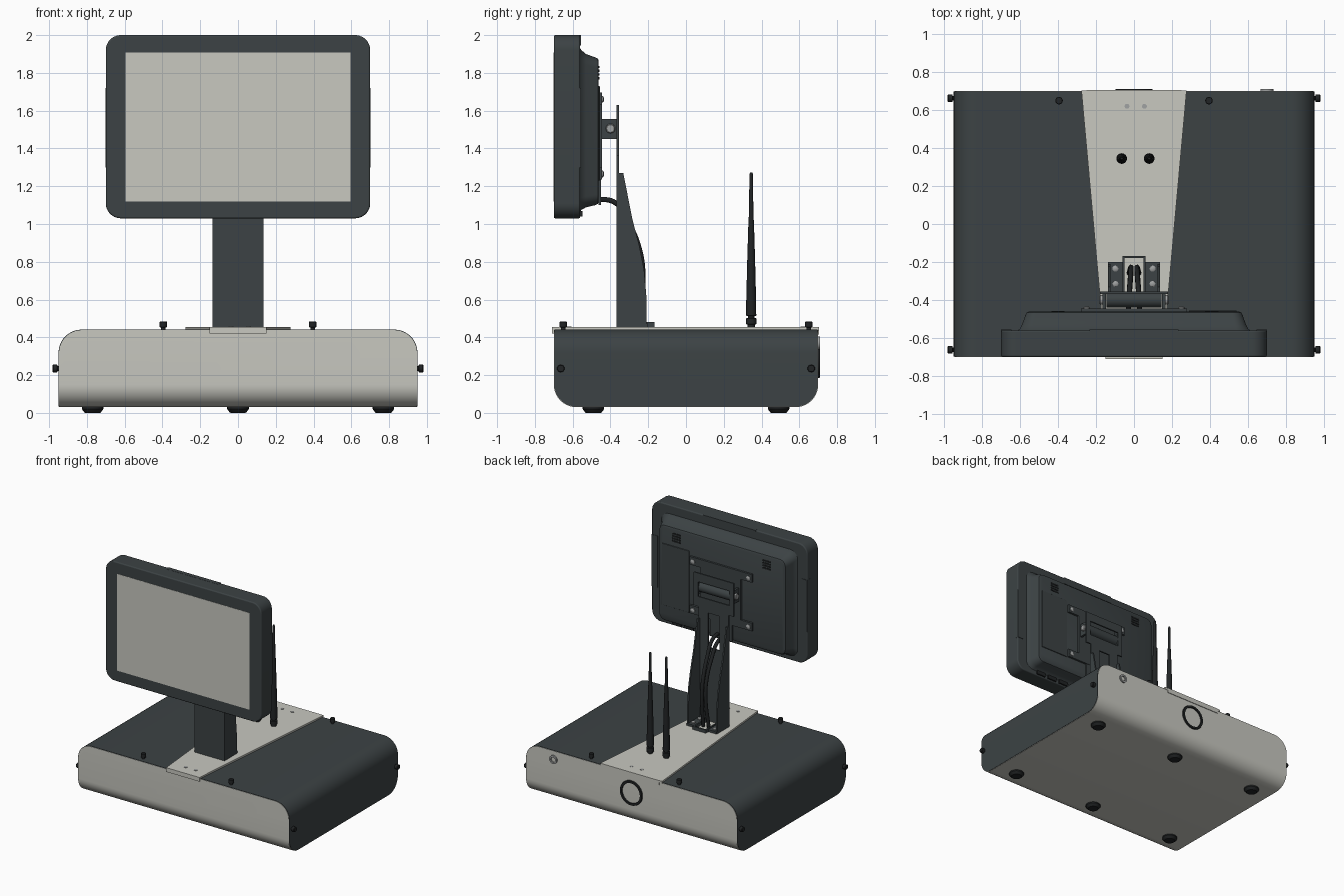
import bpy, bmesh
from math import pi, cos, sin, radians

if "Cube" in bpy.data.objects:
    bpy.data.objects.remove(bpy.data.objects["Cube"])


def material(name, rgb):
    m = bpy.data.materials.new(name)
    m.diffuse_color = (*rgb, 1)
    m.use_nodes = True
    m.node_tree.nodes["Principled BSDF"].inputs["Base Color"].default_value = m.diffuse_color
    return m


DARK = material("charcoal", (0.045, 0.055, 0.058))
BLACK = material("black", (0.015, 0.017, 0.018))
LIGHT = material("warm_grey", (0.58, 0.58, 0.53))
METAL = material("steel", (0.35, 0.36, 0.36))


def place(u, v, d, axis):
    return {'x': (d, u, v), 'y': (u, d, v), 'z': (u, v, d)}[axis]


def add(name, bm, mat, bevel=0):
    bmesh.ops.recalc_face_normals(bm, faces=bm.faces)
    me = bpy.data.meshes.new(name)
    bm.to_mesh(me)
    bm.free()
    ob = bpy.data.objects.new(name, me)
    bpy.context.collection.objects.link(ob)
    me.materials.append(mat)
    if bevel:
        b = ob.modifiers.new("bevel", 'BEVEL')
        b.width, b.segments, b.limit_method = bevel, 3, 'ANGLE'
        b.angle_limit = radians(40)
    return ob


def loft(name, rings, axis, mat, bevel=0, ring=False):
    """Skin (points, depth) sections; ring=True joins last section to first."""
    bm = bmesh.new()
    vs = [[bm.verts.new(place(u, v, d, axis)) for u, v in pts] for pts, d in rings]
    n = len(vs[0])
    for a, b in list(zip(vs, vs[1:])) + ([(vs[-1], vs[0])] if ring else []):
        for i in range(n):
            j = (i + 1) % n
            bm.faces.new((a[i], a[j], b[j], b[i]))
    if not ring:
        bm.faces.new(vs[0])
        bm.faces.new(vs[-1])
    return add(name, bm, mat, bevel)


def prism(name, pts, axis, a, b, mat, bevel=0):
    return loft(name, [(pts, a), (pts, b)], axis, mat, bevel)


def box(name, x0, x1, y0, y1, z0, z1, mat, bevel=0):
    return prism(name, rrect(x0, x1, y0, y1), 'z', z0, z1, mat, bevel)


def lathe(name, profile, u, v, axis, mat, n=24, ring=False):
    circ = lambda r: [(u + r * cos(2 * pi * i / n), v + r * sin(2 * pi * i / n)) for i in range(n)]
    return loft(name, [(circ(r), d) for r, d in profile], axis, mat, 0, ring)


def arc(cx, cy, r, a0, a1, n=10):
    return [(cx + r * cos(radians(a0 + (a1 - a0) * i / n)),
             cy + r * sin(radians(a0 + (a1 - a0) * i / n))) for i in range(n + 1)]


def rrect(x0, x1, y0, y1, rb=0, rt=0):
    """Rectangle with bottom radius rb and top radius rt."""
    c = lambda x, y, sx, sy, r, a: arc(x + sx * r, y + sy * r, r, a, a + 90) if r else [(x, y)]
    return (c(x0, y0, 1, 1, rb, 180) + c(x1, y0, -1, 1, rb, 270)
            + c(x1, y1, -1, -1, rt, 0) + c(x0, y1, 1, -1, rt, 90))


def u_sheet(h, bottom, top, r, t):
    """Closed U-shaped sheet section, open towards top."""
    def path(k):
        s = 1 if top > bottom else -1
        b = bottom + s * k
        rr = r - k
        w = h - k
        left = arc(-w + rr, 0, rr, 180, 270)
        right = arc(w - rr, 0, rr, 270, 360)
        return [(-w, top)] + [(x, b + s * (rr + y)) for x, y in left + right] + [(w, top)]
    return path(0) + path(t)[::-1]


def boolean(ob, cutter, op):
    m = ob.modifiers.new("bool", 'BOOLEAN')
    m.object, m.operation, m.solver = cutter, op, 'EXACT'
    me = bpy.data.meshes.new_from_object(
        ob.evaluated_get(bpy.context.evaluated_depsgraph_get()))
    ob.modifiers.clear()
    ob.data = me
    bpy.data.objects.remove(cutter)


# Base: light folded tray (front, floor, back) and dark folded cover (top, sides)
tray = prism("base_tray", u_sheet(0.7, 0.03, 0.44, 0.12, 0.012), 'x', -1, 1, LIGHT)
boolean(tray, prism("cutter", rrect(-0.947, 0.947, 0, 0.438, 0, 0.12), 'y', -1, 1, LIGHT), 'INTERSECT')
cover = prism("base_cover", u_sheet(0.95, 0.441, 0.0, 0.122, 0.012), 'y', -1, 1, DARK)
boolean(cover, prism("cutter", rrect(-0.697, 0.697, 0.033, 0.5, 0.117), 'x', -2, 2, DARK), 'INTERSECT')

# Tapered top strip with folded front and back lips
prism("top_strip", [(-0.15, -0.705), (0.15, -0.705), (0.277, 0.703), (-0.277, 0.703)],
      'z', 0.436, 0.454, LIGHT)
box("front_lip", -0.15, 0.15, -0.71, -0.695, 0.42, 0.454, LIGHT)
box("back_lip", -0.25, 0.25, 0.695, 0.705, 0.415, 0.454, LIGHT)
for y in (-0.62, 0.62):
    for x in (-0.037, 0.055):
        lathe("strip_screw", [(0.013, 0.45), (0.013, 0.457)], x, y, 'z', METAL, 12)

# Feet
for x in (-0.77, 0, 0.77):
    for y in (-0.49, 0.49):
        lathe("foot", [(0.04, 0), (0.045, 0.004), (0.057, 0.02), (0.057, 0.035)], x, y, 'z', BLACK)

# Thumb screws on the top and sides
for s in (-1, 1):
    for y in (-0.65, 0.65):
        lathe("top_thumb_screw", [(0.012, 0.43), (0.012, 0.452), (0.02, 0.454), (0.02, 0.48),
                                  (0.017, 0.484)], s * 0.395, y, 'z', BLACK, 16)
        lathe("side_thumb_screw", [(0.012, s * 0.94), (0.012, s * 0.955), (0.02, s * 0.957),
                                   (0.02, s * 0.978), (0.017, s * 0.982)], y * 1.02, 0.235, 'x', BLACK, 16)

# Rear cable ring and small socket
lathe("rear_ring", [(0.08, 0.695), (0.082, 0.71), (0.098, 0.71), (0.102, 0.695)], 0, 0.285, 'y', BLACK, 40, True)
lathe("rear_socket", [(0.02, 0.695), (0.02, 0.71), (0.034, 0.71), (0.034, 0.695)], 0.7, 0.37, 'y', METAL, 24, True)

# Antennas
for x in (-0.065, 0.08):
    lathe("antenna", [(0.02, 0.45), (0.02, 0.468), (0.028, 0.47), (0.028, 0.5), (0.018, 0.503),
                      (0.018, 0.512), (0.027, 0.515), (0.026, 0.6), (0.021, 0.8), (0.015, 1.0),
                      (0.012, 1.05), (0.009, 1.265), (0.006, 1.272)], x, 0.345, 'z', BLACK)

# Stand: front plate with cable slot and hinge window, side walls, foot flanges
plate = prism("stand_plate", [(-0.135, 0.454), (0.135, 0.454), (0.135, 1.36), (0.18, 1.36), (0.18, 1.63),
                              (-0.18, 1.63), (-0.18, 1.36), (-0.135, 1.36)], 'y', -0.368, -0.356, DARK)
boolean(plate, box("cutter", -0.05, 0.05, -1, 0, 1.05, 1.33, DARK), 'DIFFERENCE')
boolean(plate, box("cutter", -0.14, 0.14, -1, 0, 1.44, 1.56, DARK), 'DIFFERENCE')
wall = [(-0.367, 0.454), (-0.21, 0.454), (-0.21, 0.62), (-0.222, 0.76), (-0.246, 0.88),
        (-0.285, 1.03), (-0.332, 1.27), (-0.367, 1.27)]
for s in (-1, 1):
    prism("stand_side_wall", wall, 'x', s * 0.124, s * 0.136, DARK)
    box("stand_flange", min(s * 0.06, s * 0.136), max(s * 0.06, s * 0.136), -0.36, -0.2, 0.454, 0.472, DARK)
    box("cable_guide_side", s * 0.055 - 0.006, s * 0.055 + 0.006, -0.36, -0.17, 0.454, 0.48, DARK)
    for y in (-0.315, -0.235):
        lathe("flange_screw", [(0.016, 0.47), (0.016, 0.48), (0.01, 0.484)], s * 0.098, y, 'z', METAL, 12)
box("cable_guide_back", -0.061, 0.061, -0.18, -0.168, 0.454, 0.48, DARK)

# Hinge barrel, lugs and pivot caps
lathe("hinge_barrel", [(0.04, -0.145), (0.04, 0.145)], -0.4, 1.505, 'x', DARK)
for s in (-1, 1):
    prism("hinge_lug", rrect(-0.46, -0.357, 1.45, 1.557, 0.012, 0.012), 'x', s * 0.147, s * 0.165, DARK)
    lathe("hinge_cap", [(0.025, s * 0.16), (0.025, s * 0.177), (0.02, s * 0.182)], -0.4, 1.505, 'x', METAL, 16)

# Monitor: bezel, display, stepped rear housing
prism("monitor_bezel", rrect(-0.7, 0.7, 1.03, 2.0, 0.08, 0.08), 'y', -0.7, -0.56, DARK, 0.008)
box("display", -0.595, 0.595, -0.702, -0.69, 1.12, 1.907, LIGHT)
loft("monitor_back", [(rrect(-w, w, z0, z1, r, r), y) for w, z0, z1, r, y in (
    (0.62, 1.06, 1.935, 0.07, -0.565), (0.602, 1.075, 1.92, 0.065, -0.553),
    (0.59, 1.088, 1.9, 0.06, -0.53), (0.572, 1.1, 1.882, 0.055, -0.48),
    (0.566, 1.106, 1.876, 0.05, -0.467), (0.555, 1.116, 1.866, 0.045, -0.462))], 'y', DARK)

# Edge panels on the monitor rim
box("top_edge_panel", -0.235, 0.235, -0.59, -0.556, 1.945, 2.001, DARK)
for s in (-1, 1):
    box("side_edge_panel", min(s * 0.645, s * 0.701), max(s * 0.645, s * 0.701), -0.6, -0.556, 1.3, 1.72, DARK)

# Rear housing cover, vents and bottom ports
box("compartment_cover", 0.29, 0.54, -0.47, -0.456, 1.23, 1.73, DARK, 0.003)
for x in (-0.4, 0.41):
    for i in range(4):
        z = 1.765 + i * 0.02
        box("vent_slat", x - 0.035, x + 0.035, -0.47, -0.458, z, z + 0.012, BLACK)
for x in (0.25, 0.36, 0.47):
    box("bottom_port", x - 0.04, x + 0.04, -0.57, -0.548, 1.04, 1.07, BLACK)

# Mounting bracket on the monitor back
box("bracket_center", -0.18, 0.18, -0.464, -0.446, 1.3, 1.65, DARK)
box("bracket_upper_arm", -0.28, 0.28, -0.464, -0.446, 1.63, 1.695, DARK)
box("bracket_lower_arm", -0.28, 0.28, -0.464, -0.446, 1.235, 1.3, DARK)
box("bracket_tab", -0.1, 0.1, -0.464, -0.45, 1.1, 1.24, DARK)
for x in (-0.25, 0.25):
    for z in (1.265, 1.66):
        lathe("bracket_screw", [(0.018, -0.45), (0.018, -0.44), (0.01, -0.435)], x, z, 'y', METAL, 12)

# Cables from the monitor through the slot down into the base
for s in (-1, 1):
    cu = bpy.data.curves.new("cable", 'CURVE')
    cu.dimensions, cu.bevel_depth, cu.bevel_resolution = '3D', 0.014, 3
    cu.resolution_u, cu.use_fill_caps = 6, True
    path = [(s * 0.03, -0.54, 1.115), (s * 0.03, -0.46, 1.13), (s * 0.025, -0.37, 1.11), (s * 0.02, -0.3, 1.0),
            (s * 0.016, -0.245, 0.86), (s * 0.016, -0.228, 0.72), (s * 0.025, -0.26, 0.44)]
    sp = cu.splines.new('BEZIER')
    sp.bezier_points.add(len(path) - 1)
    for p, co in zip(sp.bezier_points, path):
        p.co = co
        p.handle_left_type = p.handle_right_type = 'AUTO'
    cu.materials.append(BLACK)
    bpy.context.collection.objects.link(bpy.data.objects.new("cable", cu))

# Smooth rounded areas, keep folds sharp
for ob in bpy.context.scene.objects:
    ob.select_set(ob.type == 'MESH')
bpy.context.view_layer.objects.active = tray
bpy.ops.object.shade_smooth_by_angle(angle=radians(35))
